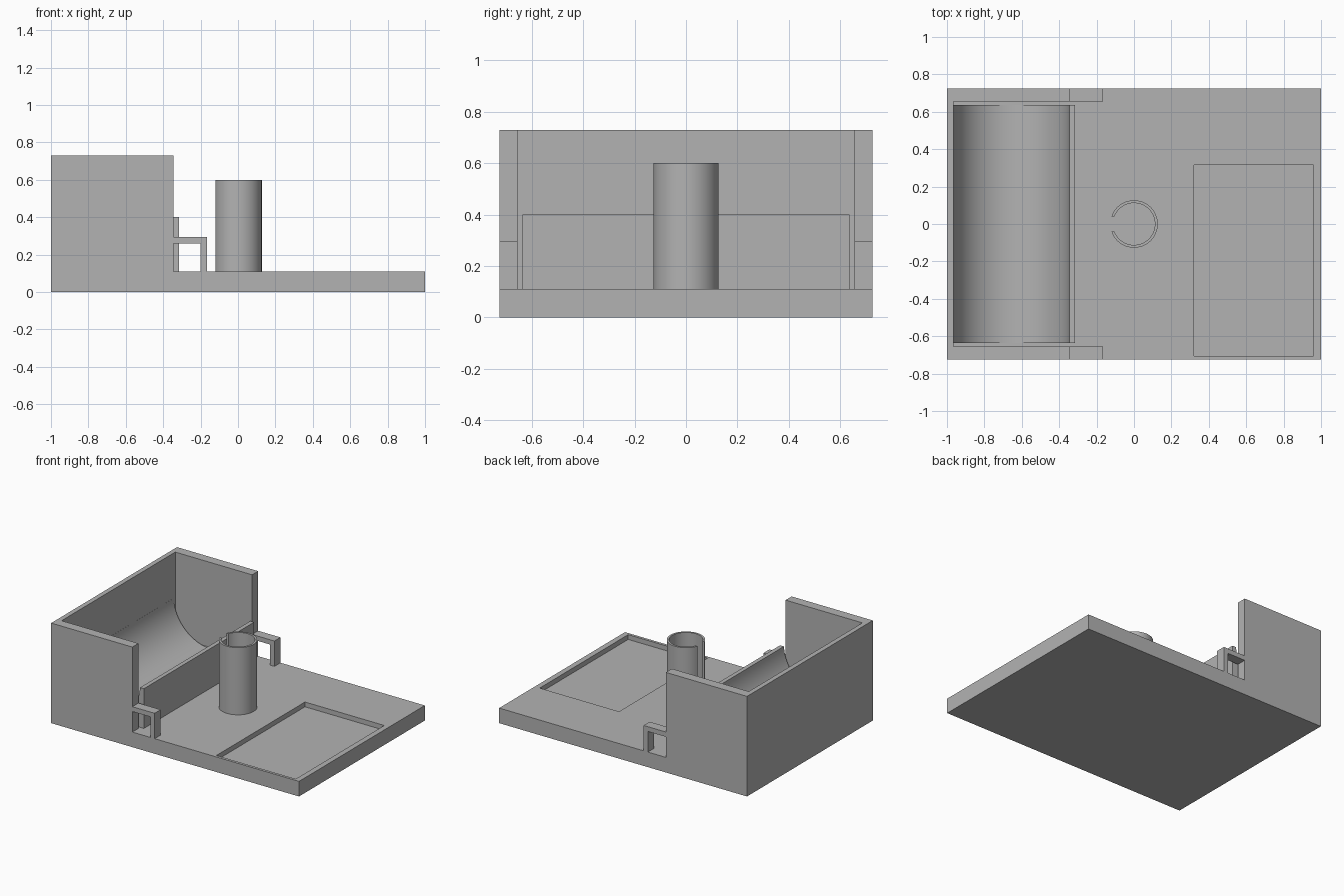
import bpy, bmesh, math
from mathutils import Vector

old = bpy.data.objects.get("Cube")
if old:
    bpy.data.objects.remove(old, do_unlink=True)

grey = bpy.data.materials.new("plain grey")
grey.use_nodes = True
COLOUR = (0.45, 0.45, 0.45, 1)
grey.diffuse_color = COLOUR
grey.node_tree.nodes["Principled BSDF"].inputs["Base Color"].default_value = COLOUR

FLOOR = 0.11      # top of the base plate
HALF_Y = 0.725    # half depth of the base plate
WALL_Y = 0.655    # inner side of the end walls


def extrude(name, profile, axis, lo, hi, smooth=False):
    """Solid from a closed outline: (x, y) along z, or (x, z) along y."""
    def place(p, t):
        return Vector((p[0], p[1], t)) if axis == "z" else Vector((p[0], t, p[1]))
    bm = bmesh.new()
    face = bm.faces.new([bm.verts.new(place(p, lo)) for p in profile])
    result = bmesh.ops.extrude_face_region(bm, geom=[face])
    verts = [v for v in result["geom"] if isinstance(v, bmesh.types.BMVert)]
    bmesh.ops.translate(bm, verts=verts, vec=place((0, 0), hi - lo))
    bmesh.ops.recalc_face_normals(bm, faces=bm.faces)
    mesh = bpy.data.meshes.new(name)
    bm.to_mesh(mesh)
    bm.free()
    mesh.materials.append(grey)
    obj = bpy.data.objects.new(name, mesh)
    bpy.context.collection.objects.link(obj)
    if smooth:
        bpy.ops.object.select_all(action="DESELECT")
        obj.select_set(True)
        bpy.context.view_layer.objects.active = obj
        bpy.ops.object.shade_smooth_by_angle(angle=math.radians(30))
    return obj


def rect(x0, x1, y0, y1):
    return [(x0, y0), (x1, y0), (x1, y1), (x0, y1)]


def arc(cx, cy, r, start, end, steps):
    angles = [start + (end - start) * i / steps for i in range(steps + 1)]
    return [(cx + r * math.cos(a), cy + r * math.sin(a)) for a in angles]


# Base plate with a shallow rectangular recess
base = extrude("base_plate", rect(-1, 1, -HALF_Y, HALF_Y), "z", 0, FLOOR)
cutter = extrude("recess_cutter", rect(0.32, 0.96, -0.705, 0.315), "z", 0.075, 0.2)
cut = base.modifiers.new("recess", "BOOLEAN")
cut.object = cutter
cut.operation = "DIFFERENCE"
cut.solver = "EXACT"
cutter.hide_render = True
cutter.hide_set(True)

# U-shaped housing walls
extrude("housing_walls",
        [(-1, -HALF_Y), (-0.345, -HALF_Y), (-0.345, -WALL_Y), (-0.965, -WALL_Y),
         (-0.965, WALL_Y), (-0.345, WALL_Y), (-0.345, HALF_Y), (-1, HALF_Y)],
        "z", FLOOR, 0.73)

# Trough block with a round channel
centre_z, radius, top = 0.421, 0.31, 0.40
tilt = math.asin((centre_z - top) / radius)
channel = arc(-0.655, centre_z, radius, -tilt, -math.pi + tilt, 48)
extrude("trough", [(-0.965, FLOOR), (-0.315, FLOOR), (-0.315, top)] + channel
        + [(-0.965, top)], "y", -0.635, 0.635, smooth=True)

# Hook bracket at each end
for side, lo, hi in (("right", -HALF_Y, -WALL_Y), ("left", WALL_Y, HALF_Y)):
    extrude("bracket_" + side,
            [(-0.345, 0.26), (-0.2, 0.26), (-0.2, FLOOR), (-0.165, FLOOR),
             (-0.165, 0.295), (-0.345, 0.295)], "y", lo, hi)

# Slotted tube, open towards the trough
outer, inner, slot = 0.127, 0.112, 0.04
a, b = math.pi - math.asin(slot / outer), math.pi - math.asin(slot / inner)
extrude("slotted_tube", arc(0, 0, outer, -a, a, 56) + arc(0, 0, inner, b, -b, 56),
        "z", FLOOR, 0.60, smooth=True)
